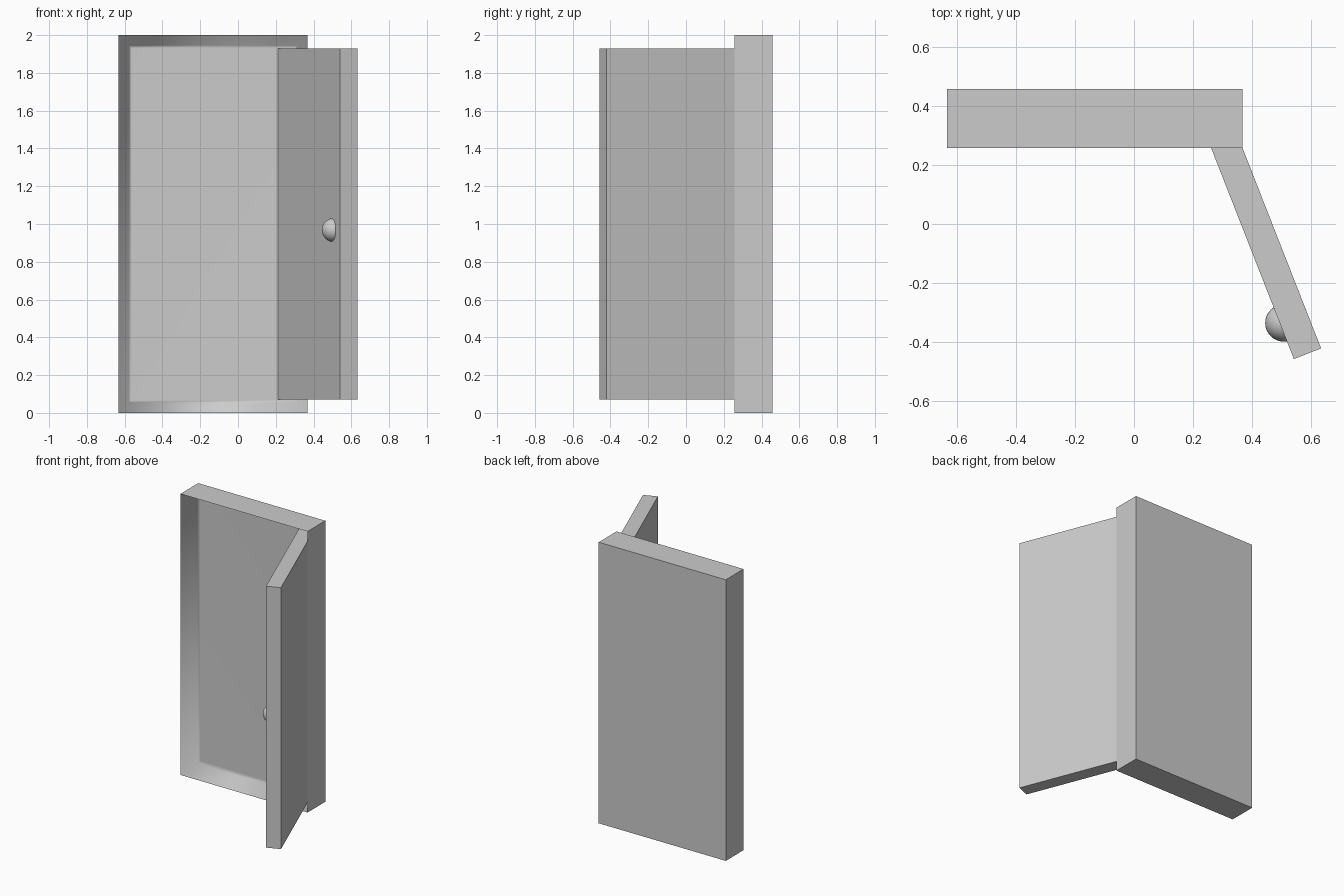
import bpy, bmesh, math
from mathutils import Vector

if "Cube" in bpy.data.objects:
    bpy.data.objects.remove(bpy.data.objects["Cube"])


def make_object(name, bm, smooth_angle=None):
    bmesh.ops.recalc_face_normals(bm, faces=bm.faces)
    mesh = bpy.data.meshes.new(name)
    bm.to_mesh(mesh)
    bm.free()
    ob = bpy.data.objects.new(name, mesh)
    bpy.context.collection.objects.link(ob)
    if smooth_angle:
        bpy.ops.object.select_all(action='DESELECT')
        ob.select_set(True)
        bpy.context.view_layer.objects.active = ob
        bpy.ops.object.shade_smooth_by_angle(angle=math.radians(smooth_angle))
    return ob


# Cabinet case: slab with a hollow front, sloped walls easing into the floor
X0, X1, FRONT, BACK, HEIGHT = -0.633, 0.367, 0.257, 0.457, 2.0
SLOPE = ((0, 0), (0.055, 0.11), (0.07, 0.125))   # (inset, depth)
bm = bmesh.new()


def ring(inset, y):
    return [bm.verts.new(p) for p in (
        (X0 + inset, y, inset), (X1 - inset, y, inset),
        (X1 - inset, y, HEIGHT - inset), (X0 + inset, y, HEIGHT - inset))]


rings = [ring(0, BACK)] + [ring(i, FRONT + d) for i, d in SLOPE]
for r, s in zip(rings, rings[1:]):
    for k in range(4):
        bm.faces.new((r[k], r[(k + 1) % 4], s[(k + 1) % 4], s[k]))
bm.faces.new(rings[0])
bm.faces.new(rings[-1])
case = make_object("cabinet_case", bm, 85)
weighted = case.modifiers.new("even_shading", 'WEIGHTED_NORMAL')
weighted.keep_sharp = True

# Open door: plan outline extruded upwards, hinged inside the hollow
corner = Vector((0.541, -0.457, 0.07))
along = Vector((-0.365, 0.931, 0)) * 0.906
across = Vector((0.931, 0.365, 0)) * 0.099
bm = bmesh.new()
plan = [corner, corner + across, corner + across + along, corner + along]
face = bm.faces.new([bm.verts.new(p) for p in plan])
ext = bmesh.ops.extrude_face_region(bm, geom=[face])
bmesh.ops.translate(bm, vec=(0, 0, 1.86),
                    verts=[v for v in ext["geom"] if isinstance(v, bmesh.types.BMVert)])
make_object("door", bm)

# Round knob half sunk into the inner face of the door
bm = bmesh.new()
bmesh.ops.create_uvsphere(bm, u_segments=32, v_segments=16, radius=0.063)
bmesh.ops.translate(bm, vec=(0.507, -0.335, 0.968), verts=bm.verts)
make_object("knob", bm, 40)
